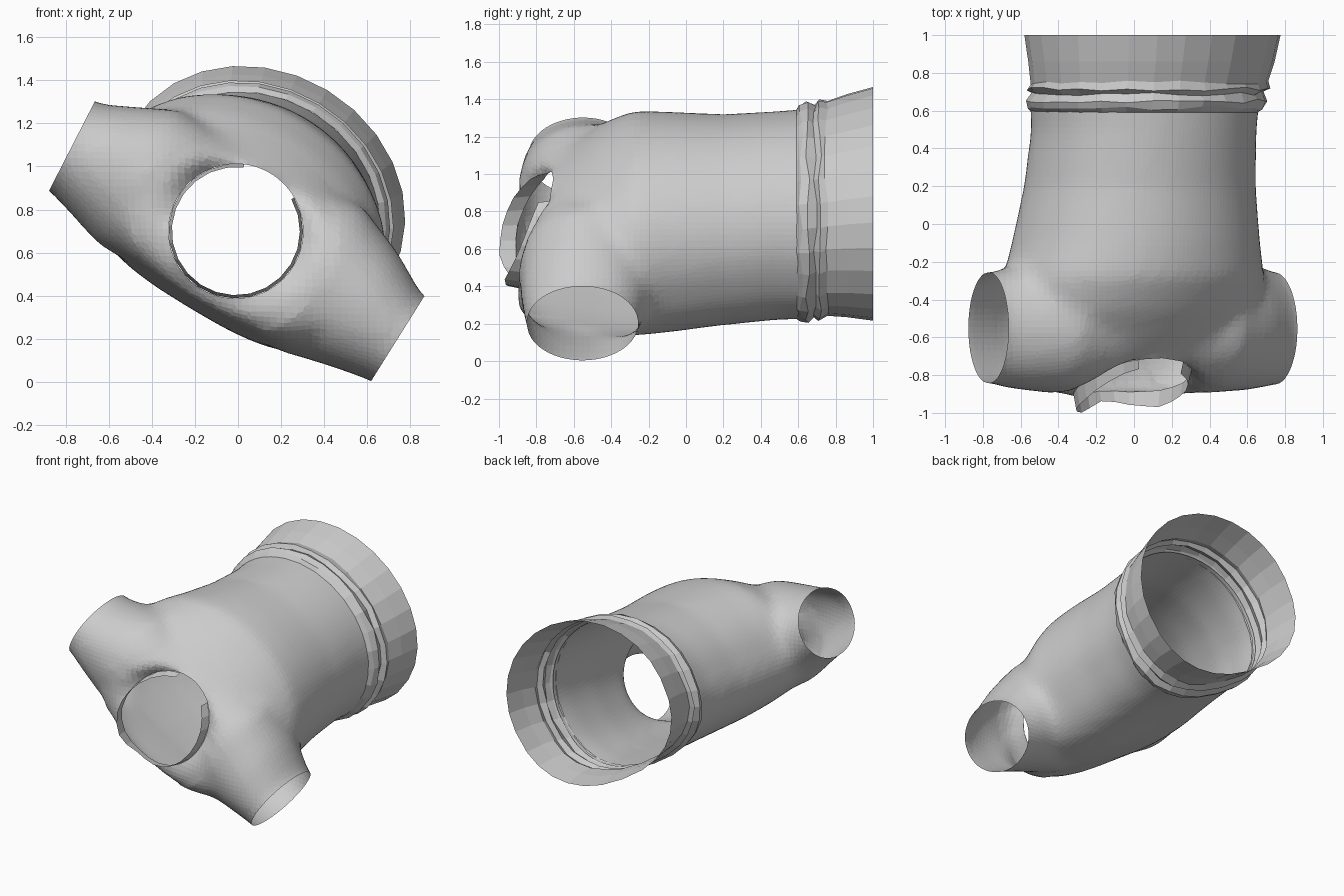
import bpy, bmesh, random
from math import sin, cos, tau, atan2, degrees, radians, copysign
from mathutils import Vector

if "Cube" in bpy.data.objects:
    bpy.data.objects.remove(bpy.data.objects["Cube"])

random.seed(4)
U = Vector((0.857, 0, -0.515))   # shoulder-to-shoulder axis
W = Vector((0.515, 0, 0.857))    # lower-to-upper axis of the tilted torso
Y = Vector((0, 1, 0))


def loft(bm, sections, a1, a2, sides, cap=True, jitter=0.0):
    """Skin sections (x, y, z, r1, r2, lower depth factor); a factor below 1 also squares the lower half."""
    rings = []
    for k, (x, y, z, r1, r2, low) in enumerate(sections):
        ring = []
        shake = jitter if 1 < k < len(sections) - 1 else 0
        for i in range(sides):
            c, s = cos(tau * i / sides), sin(tau * i / sides)
            if s < 0 and low < 1:
                n = 2 / (2 + (1 - low) * 4.5)
                c, s = copysign(abs(c) ** n, c), -low * abs(s) ** n
            p = Vector((x, y + random.uniform(-shake, shake), z)) + a1 * r1 * c + a2 * r2 * s
            ring.append(bm.verts.new(p))
        rings.append(ring)
    for p, q in zip(rings, rings[1:]):
        for i in range(sides):
            j = (i + 1) % sides
            bm.faces.new((p[i], p[j], q[j], q[i]))
    if cap:
        bm.faces.new(rings[0])
        bm.faces.new(rings[-1])
    bmesh.ops.recalc_face_normals(bm, faces=bm.faces)


def make_object(name, bm):
    me = bpy.data.meshes.new(name)
    bm.to_mesh(me)
    bm.free()
    ob = bpy.data.objects.new(name, me)
    bpy.context.collection.objects.link(ob)
    return ob


# Neckline: angle, y at the seam, y at the collar rim
NECK = Vector((-0.01, 0, 0.70))
NECK_R = 0.312
RIM = [(0, -.78, -.85), (30, -.73, -.79), (60, -.71, -.76), (90, -.72, -.77), (120, -.76, -.85),
       (150, -.85, -.94), (180, -.91, -.99), (210, -.91, -1.0), (240, -.88, -.93),
       (270, -.89, -.96), (300, -.88, -.97), (330, -.84, -.91), (360, -.78, -.85)]


def rim_y(ang, k):
    ang %= 360
    for p, q in zip(RIM, RIM[1:]):
        if ang <= q[0]:
            return p[k] + (q[k] - p[k]) * (ang - p[0]) / 30


# Garment body: torso and sleeve volumes fused, then opened
bm = bmesh.new()
loft(bm, [(.07, .78, .79, .63, .55, .89),
          (.06, .50, .775, .605, .547, .88),
          (.04, .20, .75, .625, .55, .85),
          (.02, -.10, .735, .675, .57, .81),
          (.01, -.28, .73, .72, .565, .80),
          (-.01, -.45, .70, .72, .51, .80),
          (-.02, -.62, .655, .67, .43, .80),
          (-.03, -.76, .61, .60, .34, .85),
          (-.05, -.86, .575, .52, .25, 1),
          (-.06, -.91, .56, .40, .17, 1)], U, W, 48)
loft(bm, [(-.93, -.55, 1.19, .295, .23, 1),
          (-.77, -.55, 1.095, .295, .23, 1),
          (-.64, -.55, 1.035, .325, .285, 1),
          (-.46, -.54, .95, .355, .365, 1),
          (-.01, -.56, .68, .335, .36, 1),
          (.38, -.53, .48, .365, .39, 1),
          (.58, -.54, .34, .345, .31, 1),
          (.74, -.555, .20, .30, .23, 1),
          (.90, -.555, .10, .30, .23, 1)], Y, W, 40)
body = make_object("garment_body", bm)
mod = body.modifiers.new("fuse", 'REMESH')
mod.mode = 'VOXEL'
mod.voxel_size = 0.033
mod = body.modifiers.new("relax", 'SMOOTH')
mod.factor = 0.5
mod.iterations = 16
fused = bpy.data.meshes.new_from_object(body.evaluated_get(bpy.context.evaluated_depsgraph_get()))
body.modifiers.clear()

bm = bmesh.new()
bm.from_mesh(fused)
# Waist and sleeve openings
for point, normal in (((0, .62, 0), (0, 1, 0)),
                      ((-.77, -.55, 1.095), (-.89, 0, .456)),
                      ((.74, -.55, .20), (.845, 0, -.53))):
    bmesh.ops.bisect_plane(bm, geom=bm.verts[:] + bm.edges[:] + bm.faces[:], dist=1e-5,
                           plane_co=point, plane_no=normal, clear_outer=True)


# Neck opening, with its edge pulled onto a clean circle
def neck_dist(p):
    return Vector((p.x - NECK.x, p.z - NECK.z)).length


bmesh.ops.delete(bm, geom=[f for f in bm.faces
                           if f.calc_center_median().y < -.45 and neck_dist(f.calc_center_median()) < NECK_R],
                 context='FACES')
for v in bm.verts:
    if v.is_boundary and v.co.y < -.45 and neck_dist(v.co) < NECK_R + .06:
        t = atan2(v.co.z - NECK.z, v.co.x - NECK.x)
        v.co = Vector((NECK.x + NECK_R * cos(t), rim_y(degrees(t), 1), NECK.z + NECK_R * sin(t)))
near = [v for v in bm.verts if not v.is_boundary and v.co.y < -.5 and neck_dist(v.co) < NECK_R + .16]
for _ in range(14):
    bmesh.ops.smooth_vert(bm, verts=near, factor=0.5, use_axis_x=True, use_axis_y=True, use_axis_z=True)
bm.to_mesh(body.data)
bm.free()

# Collar strip, left open at the upper right
bm = bmesh.new()
prev = None
for i in range(21):
    ang = 83 + i * (390 - 83) / 20
    t = radians(ang)
    d = Vector((cos(t), 0, sin(t)))
    pair = [bm.verts.new(NECK + d * r + Y * rim_y(ang, k)) for r, k in ((NECK_R, 1), (NECK_R - .015, 2))]
    if prev:
        bm.faces.new((prev[0], pair[0], pair[1], prev[1]))
    prev = pair
make_object("collar", bm)

# Waistband: flared hem with two gathered folds
bm = bmesh.new()
loft(bm, [(.105, 1.0, .84, .695, .60, .92),
          (.10, .86, .83, .67, .57, .91),
          (.09, .75, .815, .645, .55, .90),
          (.085, .715, .805, .66, .57, .90),
          (.08, .69, .80, .625, .55, .90),
          (.075, .65, .795, .65, .575, .90),
          (.07, .615, .79, .635, .565, .90),
          (.065, .59, .782, .608, .547, .885)], U, W, 28, cap=False, jitter=.012)
make_object("waistband", bm)
